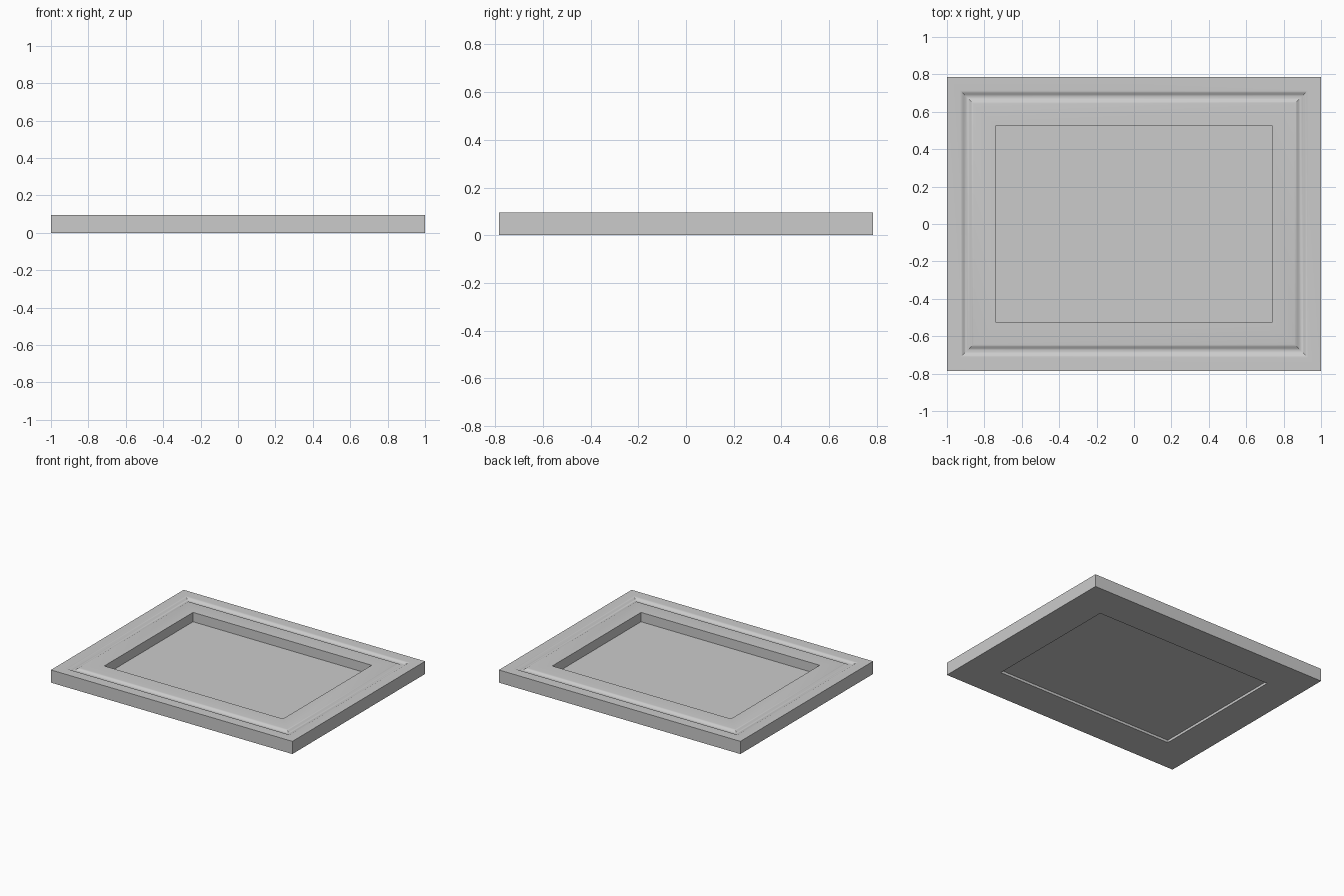
import bpy
import bmesh
import math

cube = bpy.data.objects.get("Cube")
if cube:
    bpy.data.objects.remove(cube, do_unlink=True)

HALF_X, HALF_Y = 1.0, 0.785
HEIGHT, BORDER = 0.095, 0.26

grey = bpy.data.materials.new("plain grey")
grey.use_nodes = True
colour = (0.6, 0.6, 0.6, 1)
grey.diffuse_color = colour
grey.node_tree.nodes["Principled BSDF"].inputs["Base Color"].default_value = colour


def finish(name, bm):
    bmesh.ops.recalc_face_normals(bm, faces=bm.faces)
    mesh = bpy.data.meshes.new(name)
    bm.to_mesh(mesh)
    bm.free()
    obj = bpy.data.objects.new(name, mesh)
    obj.data.materials.append(grey)
    bpy.context.collection.objects.link(obj)
    return obj


# Moulding profile: (distance in from the outer edge, height), with a scooped groove
GROOVE_START, GROOVE_WIDTH, GROOVE_DEPTH, STEPS = 0.07, 0.072, 0.014, 12
profile = [(0, 0), (0, HEIGHT)]
for i in range(STEPS + 1):
    t = i / STEPS
    dip = GROOVE_DEPTH * (1 - math.cos(2 * math.pi * t)) / 2
    profile.append((GROOVE_START + GROOVE_WIDTH * t, HEIGHT - dip))
profile += [(BORDER, HEIGHT), (BORDER, 0)]

# Frame: mitred sweep of the profile round the four corners
bm = bmesh.new()
corners = [(-1, -1), (1, -1), (1, 1), (-1, 1)]
rings = [[bm.verts.new((sx * (HALF_X - d), sy * (HALF_Y - d), z)) for d, z in profile]
         for sx, sy in corners]
for k in range(4):
    a, b = rings[k], rings[(k + 1) % 4]
    for i in range(len(profile)):
        j = (i + 1) % len(profile)
        bm.faces.new((a[i], b[i], b[j], a[j]))
frame = finish("frame", bm)
bpy.context.view_layer.objects.active = frame
frame.select_set(True)
bpy.ops.object.shade_smooth_by_angle(angle=math.radians(30))
frame.select_set(False)

# Backing panel, recessed from both faces of the frame
bm = bmesh.new()
bmesh.ops.create_cube(bm, size=1)
for v in bm.verts:
    v.co.x *= 2 * (HALF_X - BORDER)
    v.co.y *= 2 * (HALF_Y - BORDER)
    v.co.z = 0.022 + v.co.z * 0.006
finish("backing_panel", bm)
